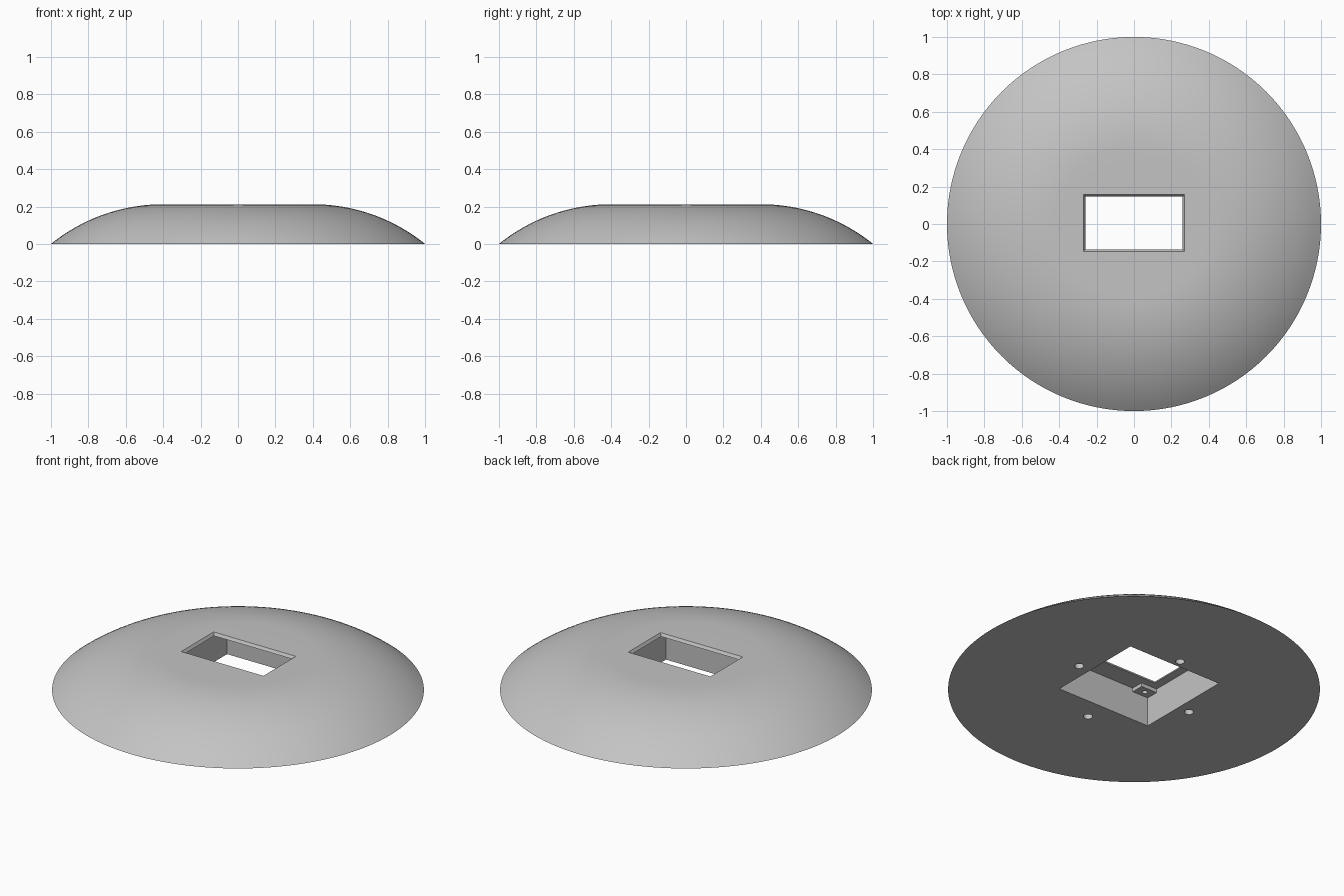
import bpy, bmesh, math

cube = bpy.data.objects.get("Cube")
if cube:
    bpy.data.objects.remove(cube, do_unlink=True)

grey = bpy.data.materials.new("plain_grey")
grey.use_nodes = True
COLOUR = (0.55, 0.55, 0.55, 1)
grey.diffuse_color = COLOUR
grey.node_tree.nodes["Principled BSDF"].inputs["Base Color"].default_value = COLOUR

TOP, CEILING, POST_Z = 0.212, 0.195, 0.173
PX, Y0, Y1 = 0.31, -0.255, 0.34      # pocket half width and depth range


def make(name, bm):
    bmesh.ops.recalc_face_normals(bm, faces=bm.faces)
    mesh = bpy.data.meshes.new(name)
    bm.to_mesh(mesh)
    bm.free()
    mesh.materials.append(grey)
    ob = bpy.data.objects.new(name, mesh)
    bpy.context.collection.objects.link(ob)
    return ob


def loft(name, rings):
    """Closed solid through rings of equal point count, capped at both ends."""
    bm = bmesh.new()
    loops = [[bm.verts.new(p) for p in ring] for ring in rings]
    n = len(loops[0])
    for a, b in zip(loops, loops[1:]):
        for i in range(n):
            j = (i + 1) % n
            bm.faces.new((a[i], a[j], b[j], b[i]))
    bm.faces.new(loops[0])
    bm.faces.new(loops[-1])
    return make(name, bm)


def circle(r, z, n, x=0, y=0):
    return [(x + r * math.cos(math.tau * i / n), y + r * math.sin(math.tau * i / n), z)
            for i in range(n)]


def rect(x0, x1, y0, y1, z):
    return [(x0, y0, z), (x1, y0, z), (x1, y1, z), (x0, y1, z)]


def cut(target, cutter):
    mod = target.modifiers.new("cut", 'BOOLEAN')
    mod.operation, mod.solver, mod.object = 'DIFFERENCE', 'EXACT', cutter
    bpy.context.view_layer.objects.active = target
    bpy.ops.object.modifier_apply(modifier=mod.name)
    bpy.data.objects.remove(cutter, do_unlink=True)


# Dome: flat top running tangentially into an arc down to the rim
FLAT = 0.4
run = 1 - FLAT
R = (run ** 2 + TOP ** 2) / (2 * TOP)
end = math.asin(run / R)
STEPS = 20
rings = []
for k in range(STEPS + 1):
    a = end * (1 - k / STEPS)
    rings.append(circle(FLAT + R * math.sin(a), TOP - R + R * math.cos(a), 128))
dome = loft("dome_body", rings)

# Square pocket from below
cut(dome, loft("pocket_cutter", [rect(-PX, PX, Y0, Y1, z) for z in (-0.1, CEILING)]))

# Window in the top with tapered edges
cut(dome, loft("window_cutter", [
    rect(-0.26, 0.26, -0.137, 0.147, CEILING - 0.05),
    rect(-0.26, 0.26, -0.137, 0.147, CEILING),
    rect(-0.27, 0.27, -0.147, 0.157, TOP),
    rect(-0.27, 0.27, -0.147, 0.157, TOP + 0.05)]))

# Four screw holes around the pocket
for i in range(4):
    a = i * math.pi / 2
    x, y = 0.385 * math.cos(a), 0.385 * math.sin(a)
    cut(dome, loft("hole_cutter", [circle(0.025, z, 24, x, y) for z in (-0.1, 0.2)]))

# Mounting posts with pilot holes in the pocket corners
parts = [dome]
E = 0.003
for sx, side in ((-1, "right"), (1, "left")):
    for y_out, y_in, end_name in ((Y0 - E, Y0 + 0.075, "front"), (Y1 + E, Y1 - 0.075, "back")):
        xa, xb = sorted((sx * (PX + E), sx * (PX - 0.105)))
        ya, yb = sorted((y_out, y_in))
        post = loft(f"post_{end_name}_{side}",
                    [rect(xa, xb, ya, yb, z) for z in (POST_Z, CEILING + E)])
        cx, cy = (xa + xb) / 2, (ya + yb) / 2
        cut(post, loft("pilot_cutter", [circle(0.015, z, 16, cx, cy)
                                        for z in (POST_Z - 0.05, CEILING)]))
        parts.append(post)

# Smooth dome, crisp cut edges
bpy.ops.object.select_all(action='DESELECT')
for ob in parts:
    ob.select_set(True)
bpy.context.view_layer.objects.active = dome
bpy.ops.object.shade_smooth_by_angle(angle=math.radians(25))
